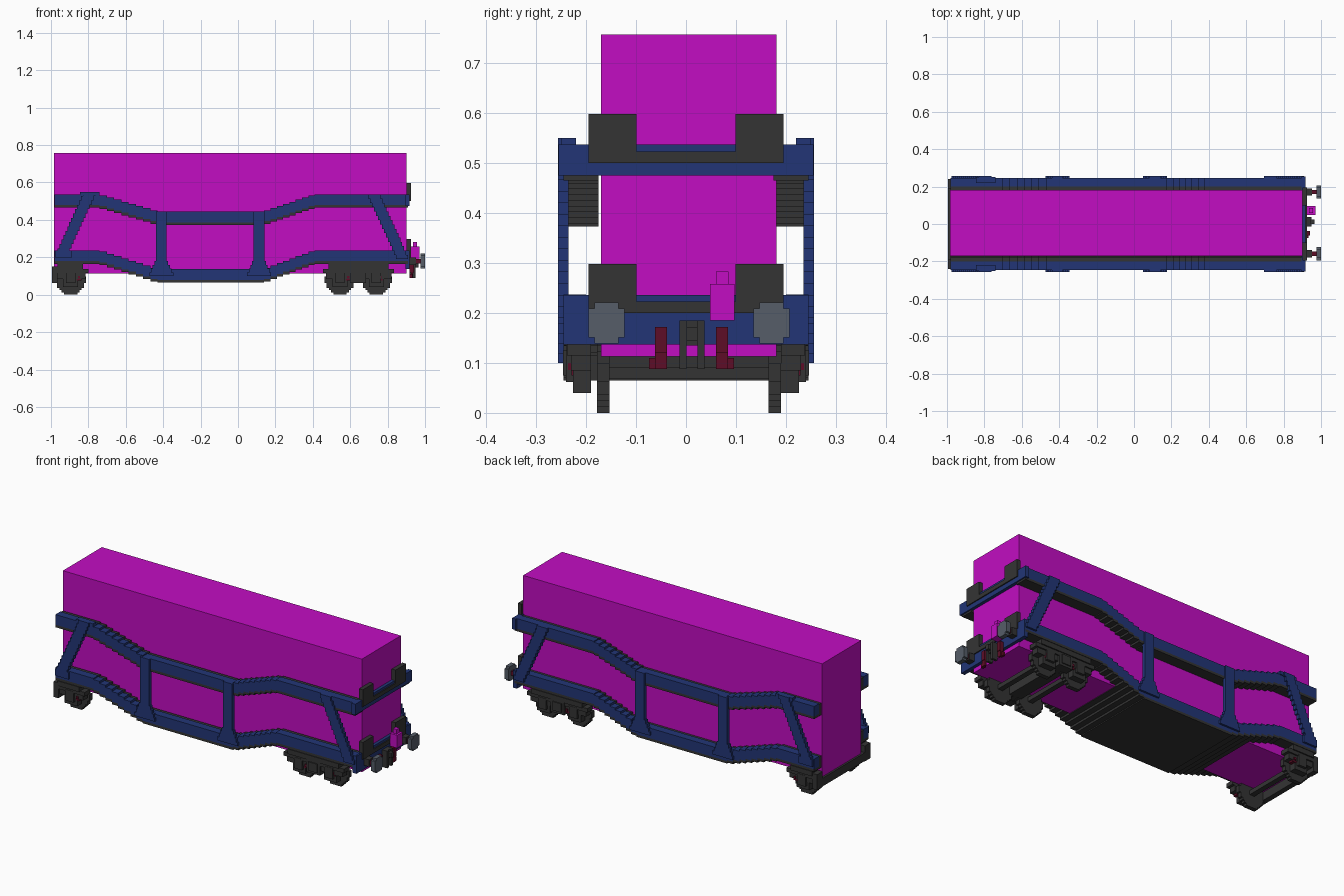
import bpy, bmesh, math

cube = bpy.data.objects.get("Cube")
if cube:
    bpy.data.objects.remove(cube)


def material(name, rgb):
    m = bpy.data.materials.new(name)
    m.use_nodes = True
    m.diffuse_color = (*rgb, 1)
    m.node_tree.nodes["Principled BSDF"].inputs["Base Color"].default_value = (*rgb, 1)
    return m


MAGENTA = material("magenta", (0.54, 0.004, 0.54))
BLUE = material("navy blue", (0.016, 0.036, 0.18))
DARK = material("charcoal", (0.034, 0.034, 0.034))
GREY = material("slate grey", (0.092, 0.11, 0.14))
RED = material("dark red", (0.11, 0.004, 0.02))
STEP = 0.0119   # height of one block step
MID = 0.006     # y of the running gear's centre line


def blocks(name, mat, boxes):
    """One object from boxes given as (x0, x1, y0, y1, z0, z1)."""
    bm = bmesh.new()
    for x0, x1, y0, y1, z0, z1 in boxes:
        v = [bm.verts.new((x, y, z)) for x in (x0, x1) for y in (y0, y1) for z in (z0, z1)]
        for f in ((0, 1, 3, 2), (4, 6, 7, 5), (0, 4, 5, 1), (2, 3, 7, 6), (0, 2, 6, 4), (1, 5, 7, 3)):
            bm.faces.new([v[i] for i in f])
    bmesh.ops.recalc_face_normals(bm, faces=bm.faces)
    me = bpy.data.meshes.new(name)
    bm.to_mesh(me)
    bm.free()
    me.materials.append(mat)
    ob = bpy.data.objects.new(name, me)
    bpy.context.collection.objects.link(ob)
    return ob


def both(boxes, c=0.0):
    """Boxes plus their mirror images across y = c."""
    return boxes + [(a, b, 2 * c - y1, 2 * c - y0, e, f) for a, b, y0, y1, e, f in boxes]


def disc(r):
    """Stepped disc as rows of (half width, low, high)."""
    n = round(2 * r / STEP)
    h = 2 * r / n
    rows = []
    for i in range(n):
        c = -r + (i + 0.5) * h
        w = max(round(math.sqrt(r * r - c * c) / STEP), 1) * STEP
        rows.append((w, c - h / 2, c + h / 2))
    return rows


# Stepped line followed by the side beams: high ends, low middle
def steps(drop):
    n = round(drop / STEP)
    runs = [(-0.98, -0.74, 0)]
    for x0, x1, down in ((-0.74, -0.43, True), (0.14, 0.41, False)):
        w = (x1 - x0) / n
        for i in range(n):
            k = i + 0.5 if down else n - i - 0.5
            runs.append((x0 + i * w, x0 + (i + 1) * w, -drop * k / n))
        if down:
            runs.append((x1, 0.14, -drop))
    runs.append((0.41, 0.91, 0))
    return runs


for name, top, drop in (("upper_beam", 0.537, 0.092), ("lower_beam", 0.237, 0.1)):
    blue, inner, flange = [], [], []
    for x0, x1, d in steps(drop):
        z = top + d
        blue.append((x0, x1, 0.2, 0.245, z - 0.058, z))
        inner.append((x0, x1, 0.178, 0.2, z - 0.058, z - 0.004))
        flange.append((x0, x1, 0.175, 0.245, z - 0.072, z - 0.058))
    blocks(name + "_web", BLUE, both(blue))
    blocks(name + "_inner", DARK, both(inner))
    blocks(name + "_flange", DARK, both(flange))

# Underfloor plates following the lower beam
blocks("underfloor", DARK, [(x0, x1, -0.24, 0.24, 0.165 + d, 0.178 + d)
                            for x0, x1, d in steps(0.1)])

# Container body
blocks("body", MAGENTA, [(-0.985, 0.9, -0.17, 0.181, 0.113, 0.757)])

# Upright posts with stepped gussets at the foot
posts = []
for x in (-0.41, 0.113):
    posts.append((x - 0.029, x + 0.029, 0.235, 0.256, 0.1, 0.445))
    for i in range(4):
        w = 0.064 - i * 0.009
        posts.append((x - w, x + w, 0.235, 0.256, 0.1 + i * 0.02, 0.12 + i * 0.02))
# Slanted posts built from offset courses
for xb, xt, zb, zt in ((-0.938, -0.79, 0.225, 0.55), (0.882, 0.724, 0.19, 0.537)):
    n = round((zt - zb) / (2 * STEP))
    h = (zt - zb) / n
    for i in range(n):
        x = xb + (xt - xb) * (i + 0.5) / n
        posts.append((x - 0.033, x + 0.033, 0.235, 0.256, zb + i * h, zb + (i + 1) * h))
posts += [(-0.845, -0.74, 0.22, 0.25, 0.53, 0.55), (-0.975, -0.89, 0.235, 0.256, 0.195, 0.235)]
blocks("side_posts", BLUE, both(posts))

# End cross beams and corner brackets
blocks("end_beams", BLUE, [(0.895, 0.918, -0.255, 0.255, 0.475, 0.537),
                           (0.895, 0.918, -0.245, 0.245, 0.137, 0.236)])
brackets = []
for z in (0.5, 0.2):
    brackets += [(0.9, 0.924, -0.195, 0.195, z, z + 0.023),
                 (0.9, 0.924, 0.099, 0.195, z + 0.02, z + 0.098),
                 (0.9, 0.924, -0.195, -0.099, z + 0.02, z + 0.098)]
blocks("end_brackets", DARK, brackets)

# Buffers
rows = disc(0.041)
blocks("buffer_heads", GREY, both([(0.975, 1.0, 0.171 - w, 0.171 + w, 0.18 + a, 0.18 + b)
                                   for w, a, b in rows], MID))
blocks("buffer_stems", RED, both([(0.95, 0.976, 0.16, 0.183, 0.168, 0.192)], MID))
blocks("buffer_sleeves", DARK, both([(0.918, 0.952, 0.152, 0.19, 0.16, 0.2)], MID))

# Coupling hook
blocks("coupling", DARK, [(0.918, 0.95, -0.013, 0.001, 0.088, 0.185),
                          (0.918, 0.95, 0.023, 0.037, 0.088, 0.185),
                          (0.918, 0.945, -0.013, 0.037, 0.135, 0.185),
                          (0.94, 0.965, 0.001, 0.023, 0.145, 0.172)])
# Brake hoses
hoses = []
for y, out in ((-0.05, -1), (0.072, 1)):
    hoses += [(0.918, 0.94, y - 0.012, y + 0.012, 0.12, 0.172),
              (0.926, 0.936, y - 0.012, y + 0.012, 0.088, 0.125),
              (0.918, 0.932, min(y, y + out * 0.024), max(y, y + out * 0.024), 0.088, 0.11)]
blocks("brake_hoses", RED, hoses)
# Tail lamp
blocks("tail_lamp", MAGENTA, [(0.925, 0.97, 0.048, 0.097, 0.185, 0.258),
                              (0.935, 0.958, 0.06, 0.085, 0.258, 0.283)])

# Wheels, axles, axle boxes
wheels, boxes, marks, axles = [], [], [], []
for x in (-0.895, 0.545, 0.74):
    wheels += [(x - w, x + w, 0.165, 0.19, 0.08 + a, 0.08 + b) for w, a, b in disc(0.08)]
    axles.append((x - 0.015, x + 0.015, -0.17, 0.18, 0.068, 0.092))
    boxes += [(x - 0.04, x + 0.04, 0.19, 0.226, 0.04, 0.15),
              (x - 0.025, x + 0.025, 0.22, 0.24, 0.062, 0.125)]
    s = 0.045 if x < 0.7 else 0.02
    marks += [(x + s - 0.012, x + s + 0.012, 0.2, 0.229, 0.075, 0.11),
              (x + s - 0.006, x + s + 0.006, 0.2, 0.236, 0.086, 0.1)]
blocks("wheels", DARK, both(wheels, MID))
blocks("axles", DARK, axles)
blocks("axle_boxes", DARK, both(boxes, 0.0))
blocks("spring_marks", RED, both(marks, 0.0))

# Bogie frames with springs between the wheels
frame = []
for x0, x1 in ((-0.995, -0.8), (0.455, 0.835)):
    frame += [(x0, x1, 0.19, 0.238, 0.115, 0.138),
              (x0 + 0.015, x1 - 0.015, 0.19, 0.23, 0.085, 0.118),
              (x0 + 0.03, x1 - 0.03, 0.19, 0.245, 0.135, 0.163)]
frame += [(0.6, 0.685, 0.19, 0.24, 0.062, 0.15), (0.615, 0.67, 0.19, 0.246, 0.075, 0.125),
          (-0.995, -0.965, 0.19, 0.24, 0.062, 0.15)]
blocks("bogie_frames", DARK, both(frame))
blocks("bogie_bolsters", DARK, [(0.605, 0.68, -0.2, 0.2, 0.065, 0.115),
                                (-0.995, -0.965, -0.2, 0.2, 0.065, 0.112)])
